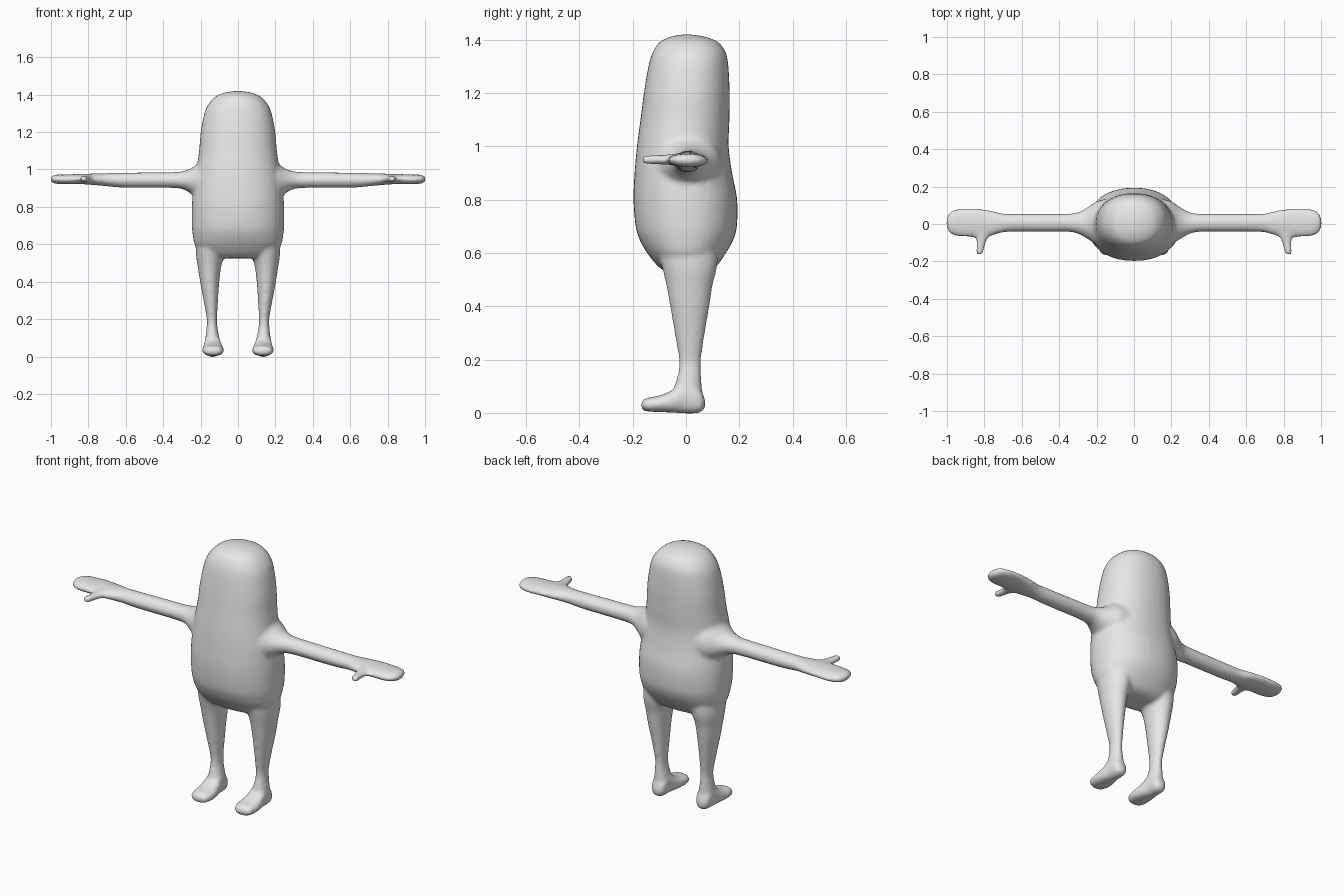
import bpy
import bmesh
from math import sin, cos, tau, copysign

default_cube = bpy.data.objects.get("Cube")
if default_cube:
    bpy.data.objects.remove(default_cube, do_unlink=True)

SIDES = 40
STEPS = 5


def smooth_rings(rings):
    """Interpolate the key cross-sections with a Catmull-Rom spline."""
    padded = [rings[0]] + rings + [rings[-1]]
    result = []
    for before, start, end, after in zip(padded, padded[1:], padded[2:], padded[3:]):
        for step in range(STEPS):
            t = step / STEPS
            result.append([
                b + t * (c - a + t * (2 * a - 5 * b + 4 * c - d + t * (3 * (b - c) + d - a))) / 2
                for a, b, c, d in zip(before, start, end, after)])
    return result + [rings[-1]]


def loft(bm, axes, rings, side=1, power=2.0):
    """Closed skin through rings of (position, u_min, u_max, v_min, v_max).

    axes names the world axes of position, u and v; side=-1 mirrors in x."""
    loops = []
    for pos, u0, u1, v0, v1 in smooth_rings(rings):
        loop = []
        for i in range(SIDES):
            c, s = cos(tau * i / SIDES), sin(tau * i / SIDES)
            u = (u0 + u1) / 2 + (u1 - u0) / 2 * copysign(abs(c) ** (2 / power), c)
            v = (v0 + v1) / 2 + (v1 - v0) / 2 * copysign(abs(s) ** (2 / power), s)
            p = dict(zip(axes, (pos, u, v)))
            loop.append(bm.verts.new((side * p["x"], p["y"], p["z"])))
        loops.append(loop)
    faces = [bm.faces.new(loops[0]), bm.faces.new(loops[-1])]
    for low, high in zip(loops, loops[1:]):
        for i in range(SIDES):
            j = (i + 1) % SIDES
            faces.append(bm.faces.new((low[i], low[j], high[j], high[i])))
    bmesh.ops.recalc_face_normals(bm, faces=faces)


# Head and torso: height, half width, front, back
torso = [
    (.525, .15, -.06, .07), (.545, .195, -.10, .11), (.60, .232, -.146, .15),
    (.65, .242, -.174, .178), (.70, .247, -.189, .191), (.80, .247, -.197, .192),
    (.90, .238, -.193, .173), (1.0, .222, -.184, .16), (1.1, .208, -.171, .163),
    (1.2, .199, -.158, .164), (1.3, .18, -.141, .159), (1.35, .158, -.126, .15),
    (1.39, .12, -.10, .122), (1.41, .075, -.06, .075), (1.419, .02, -.02, .025),
]

# Arm with shoulder flare and mitten hand: x, back-front span, height span
arm = [
    (.10, -.13, .14, .80, 1.08), (.19, -.115, .125, .825, 1.05),
    (.24, -.085, .095, .862, 1.012), (.29, -.056, .066, .893, .992),
    (.35, -.042, .055, .901, .986), (.50, -.041, .054, .902, .984),
    (.62, -.041, .054, .903, .982), (.70, -.045, .056, .91, .98),
    (.77, -.065, .073, .917, .978), (.85, -.07, .083, .922, .976),
    (.93, -.068, .083, .921, .973), (.975, -.055, .07, .924, .972),
    (.995, -.034, .048, .931, .966), (1.003, -.01, .02, .942, .955),
]

# Thumb: y, x span, height span
thumb = [
    (-.02, .74, .88, .93, .972), (-.06, .768, .853, .93, .97),
    (-.09, .788, .842, .931, .968), (-.13, .80, .843, .932, .967),
    (-.155, .806, .845, .934, .965), (-.166, .82, .838, .944, .956),
]

# Leg: height, x span, y span
leg = [
    (.03, .10, .175, -.04, .06), (.10, .10, .174, -.042, .06),
    (.15, .109, .169, -.03, .057), (.20, .112, .167, -.027, .057),
    (.30, .107, .184, -.043, .071), (.40, .10, .203, -.06, .088),
    (.48, .09, .215, -.074, .10), (.54, .075, .224, -.088, .115),
    (.60, .06, .225, -.10, .12), (.66, .06, .22, -.09, .11),
]

# Foot: y, x span, height span
foot = [
    (-.169, .12, .147, .02, .037), (-.16, .092, .174, .009, .05),
    (-.14, .08, .187, .005, .058), (-.10, .075, .191, .003, .065),
    (-.05, .082, .187, .001, .086), (-.01, .092, .18, -.002, .12),
    (.035, .095, .178, -.002, .11), (.06, .103, .17, .004, .08),
    (.071, .122, .152, .02, .05),
]

bm = bmesh.new()
loft(bm, "zxy", [(z, -w, w, front, back) for z, w, front, back in torso], power=2.2)
for side in (1, -1):
    loft(bm, "xyz", arm, side)
    loft(bm, "yxz", thumb, side)
    loft(bm, "zxy", leg, side)
    loft(bm, "yxz", foot, side, power=2.4)

mesh = bpy.data.meshes.new("body")
bm.to_mesh(mesh)
bm.free()
body = bpy.data.objects.new("body", mesh)
bpy.context.collection.objects.link(body)

# Single plain grey material
grey = bpy.data.materials.new("plain grey")
grey.use_nodes = True
colour = (.8, .8, .8, 1)
grey.diffuse_color = colour
grey.node_tree.nodes["Principled BSDF"].inputs["Base Color"].default_value = colour
mesh.materials.append(grey)

# Fuse the overlapping parts into one skin and soften the joins
mesh.shade_smooth()
fuse = body.modifiers.new("fuse", "REMESH")
fuse.mode = "VOXEL"
fuse.voxel_size = .01
fuse.use_smooth_shade = True
soften = body.modifiers.new("soften", "SMOOTH")
soften.factor = .5
soften.iterations = 6
